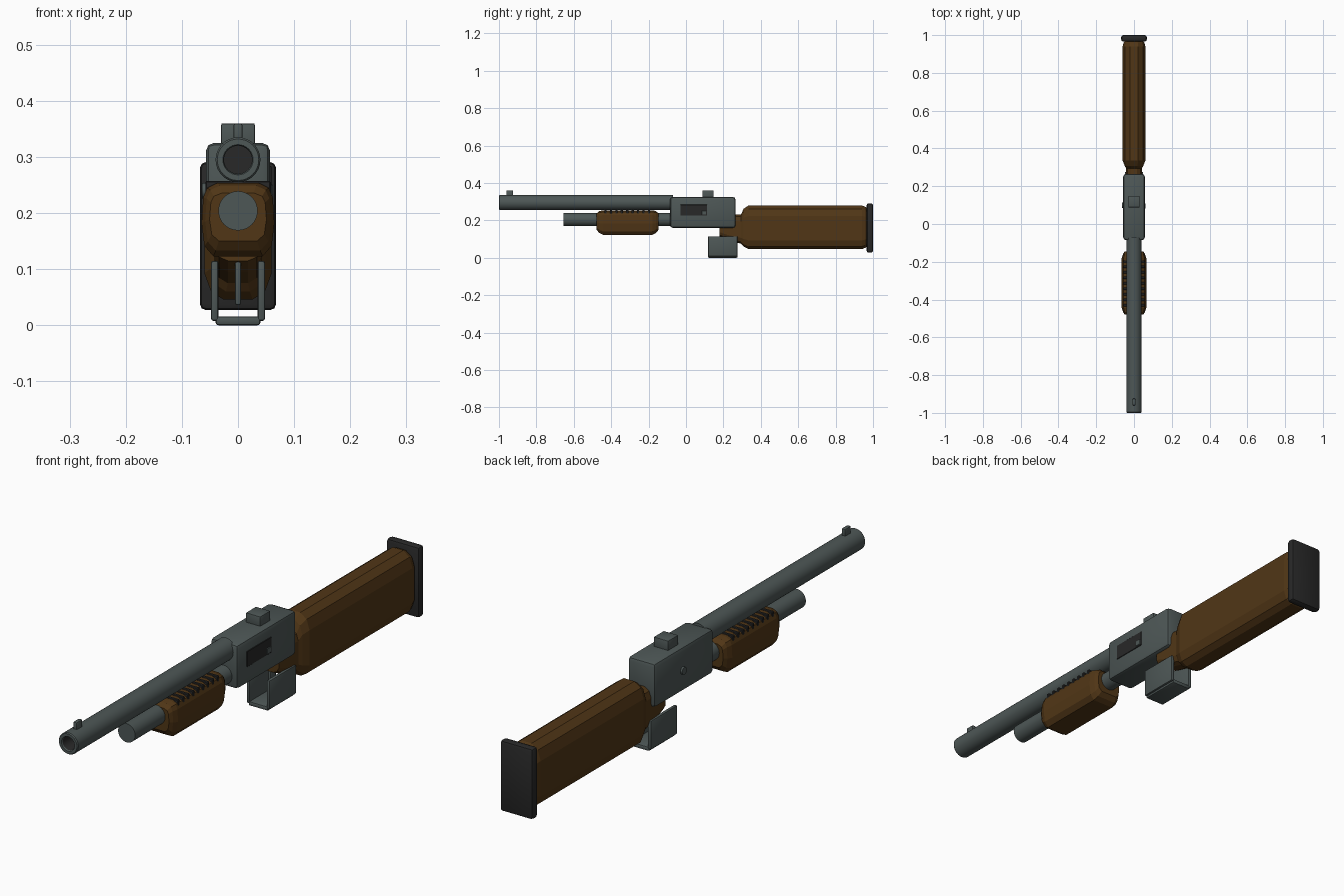
import bpy, bmesh, math
from mathutils import Matrix, Vector

if "Cube" in bpy.data.objects:
    bpy.data.objects.remove(bpy.data.objects["Cube"])


def material(name, rgb):
    m = bpy.data.materials.new(name)
    m.diffuse_color = (*rgb, 1)
    m.use_nodes = True
    m.node_tree.nodes["Principled BSDF"].inputs["Base Color"].default_value = m.diffuse_color
    return m


STEEL = material("blued_steel", (0.075, 0.095, 0.093))
WOOD = material("dark_walnut", (0.082, 0.037, 0.008))
BLACK = material("black_rubber", (0.021, 0.021, 0.021))


def finish(name, bm, *mats, smooth=None):
    bmesh.ops.recalc_face_normals(bm, faces=bm.faces)
    me = bpy.data.meshes.new(name)
    bm.to_mesh(me)
    bm.free()
    for m in mats:
        me.materials.append(m)
    ob = bpy.data.objects.new(name, me)
    bpy.context.collection.objects.link(ob)
    if smooth:
        bpy.ops.object.select_all(action='DESELECT')
        ob.select_set(True)
        bpy.context.view_layer.objects.active = ob
        bpy.ops.object.shade_smooth_by_angle(angle=math.radians(smooth))
    return ob


def box(name, x, y, z, mat, bevel=0.0, segments=2):
    """Bevelled box from (min, max) ranges."""
    bm = bmesh.new()
    bmesh.ops.create_cube(bm, size=1)
    for v in bm.verts:
        v.co = Vector([(r[0] + r[1]) / 2 + c * (r[1] - r[0]) for c, r in zip(v.co, (x, y, z))])
    if bevel:
        bmesh.ops.bevel(bm, geom=bm.edges[:], offset=bevel, segments=segments,
                        profile=0.5, affect='EDGES', clamp_overlap=True)
    return finish(name, bm, mat, smooth=35 if bevel else None)


def lathe(name, profile, z, mats, sides=32, dark_radius=0.0):
    """Revolve (radius, y) points about the y axis at height z."""
    bm = bmesh.new()
    rings = []
    for r, y in profile:
        rings.append([bm.verts.new((r * math.cos(a), y, z + r * math.sin(a)))
                      for a in (2 * math.pi * i / sides for i in range(sides))])
    for k in range(len(rings) - 1):
        for i in range(sides):
            j = (i + 1) % sides
            f = bm.faces.new((rings[k][i], rings[k][j], rings[k + 1][j], rings[k + 1][i]))
            if max(profile[k][0], profile[k + 1][0]) <= dark_radius:
                f.material_index = 1
    for k in (0, -1):
        f = bm.faces.new(rings[k])
        if profile[k][0] <= dark_radius:
            f.material_index = 1
    return finish(name, bm, *mats, smooth=35)


def loft(name, half, stations, mat):
    """Mirror a half section (x, z) and loft it; stations are (y, x scale, z low, z high)."""
    section = half + [(-x, z) for x, z in reversed(half)]
    bm = bmesh.new()
    rings = [[bm.verts.new((x * sx, y, lo + z * (hi - lo))) for x, z in section]
             for y, sx, lo, hi in stations]
    n = len(section)
    for a, b in zip(rings, rings[1:]):
        for i in range(n):
            j = (i + 1) % n
            bm.faces.new((a[i], a[j], b[j], b[i]))
    bm.faces.new(rings[0])
    bm.faces.new(rings[-1])
    return finish(name, bm, mat)


# Barrel with dark bore, and magazine tube
lathe("barrel", [(0.025, -0.90), (0.025, -0.995), (0.027, -1.0), (0.037, -1.0),
                 (0.04, -0.996), (0.04, -0.07)], 0.295, (STEEL, BLACK), dark_radius=0.0255)
lathe("magazine_tube", [(0.035, -0.655), (0.035, -0.07)], 0.204, (STEEL,))

# Sights
box("front_sight", (-0.008, 0.008), (-0.96, -0.925), (0.325, 0.36), STEEL, 0.004)
box("rear_sight", (-0.03, 0.03), (0.088, 0.148), (0.315, 0.36), STEEL, 0.003)

# Receiver, ejection port, bolt corner and safety button
box("receiver", (-0.057, 0.057), (-0.085, 0.265), (0.16, 0.325), STEEL, 0.014)
box("ejection_port", (0.05, 0.0595), (-0.03, 0.112), (0.226, 0.284), BLACK, 0.001, 1)
box("bolt_corner", (0.05, 0.062), (0.083, 0.108), (0.23, 0.252), STEEL, 0.002, 1)
bm = bmesh.new()
bmesh.ops.create_cone(bm, cap_ends=True, segments=20, radius1=0.014, radius2=0.014, depth=0.014,
                      matrix=Matrix.Translation((-0.057, 0.1, 0.24)) @ Matrix.Rotation(math.pi / 2, 4, 'Y'))
finish("safety_button", bm, STEEL, smooth=35)

# Forend with grip ridges
forend_half = [(0.044, 0.0), (0.060, 0.14), (0.065, 0.45), (0.062, 0.80), (0.055, 0.93), (0.036, 1.0)]
loft("forend", forend_half, [(-0.478, 0.78, 0.15, 0.236), (-0.465, 0.9, 0.133, 0.249),
                             (-0.445, 1.0, 0.123, 0.254), (-0.18, 1.0, 0.123, 0.254),
                             (-0.16, 0.9, 0.133, 0.249), (-0.146, 0.78, 0.15, 0.236)], WOOD)
for i in range(9):
    y = -0.43 + i * 0.029
    box(f"forend_ridge_{i + 1}", (-0.058, 0.058), (y - 0.006, y + 0.006), (0.235, 0.257), BLACK, 0.002, 1)

# Stock: narrow wrist flaring into the butt, then the pad
stock_half = [(0.026, 0.0), (0.048, 0.06), (0.060, 0.20), (0.060, 0.76), (0.048, 0.92), (0.022, 1.0)]
loft("stock", stock_half, [(0.18, 0.7, 0.115, 0.225), (0.22, 0.7, 0.095, 0.232),
                           (0.295, 0.7, 0.075, 0.232), (0.308, 0.82, 0.06, 0.262),
                           (0.335, 1.0, 0.046, 0.28), (0.94, 1.0, 0.046, 0.28),
                           (0.958, 0.93, 0.053, 0.273), (0.97, 0.8, 0.065, 0.262)], WOOD)
box("butt_pad", (-0.068, 0.068), (0.966, 1.0), (0.027, 0.291), BLACK, 0.011)

# Trigger and its channel-shaped guard
box("trigger_guard_floor", (-0.04, 0.04), (0.118, 0.275), (0.0, 0.016), STEEL, 0.005)
for side, s in (("left", -1), ("right", 1)):
    xs = sorted((s * 0.035, s * 0.048))
    box(f"trigger_guard_{side}_wall", xs, (0.118, 0.275), (0.008, 0.115), STEEL, 0.004)
box("trigger", (-0.005, 0.005), (0.185, 0.215), (0.036, 0.12), STEEL, 0.003)
